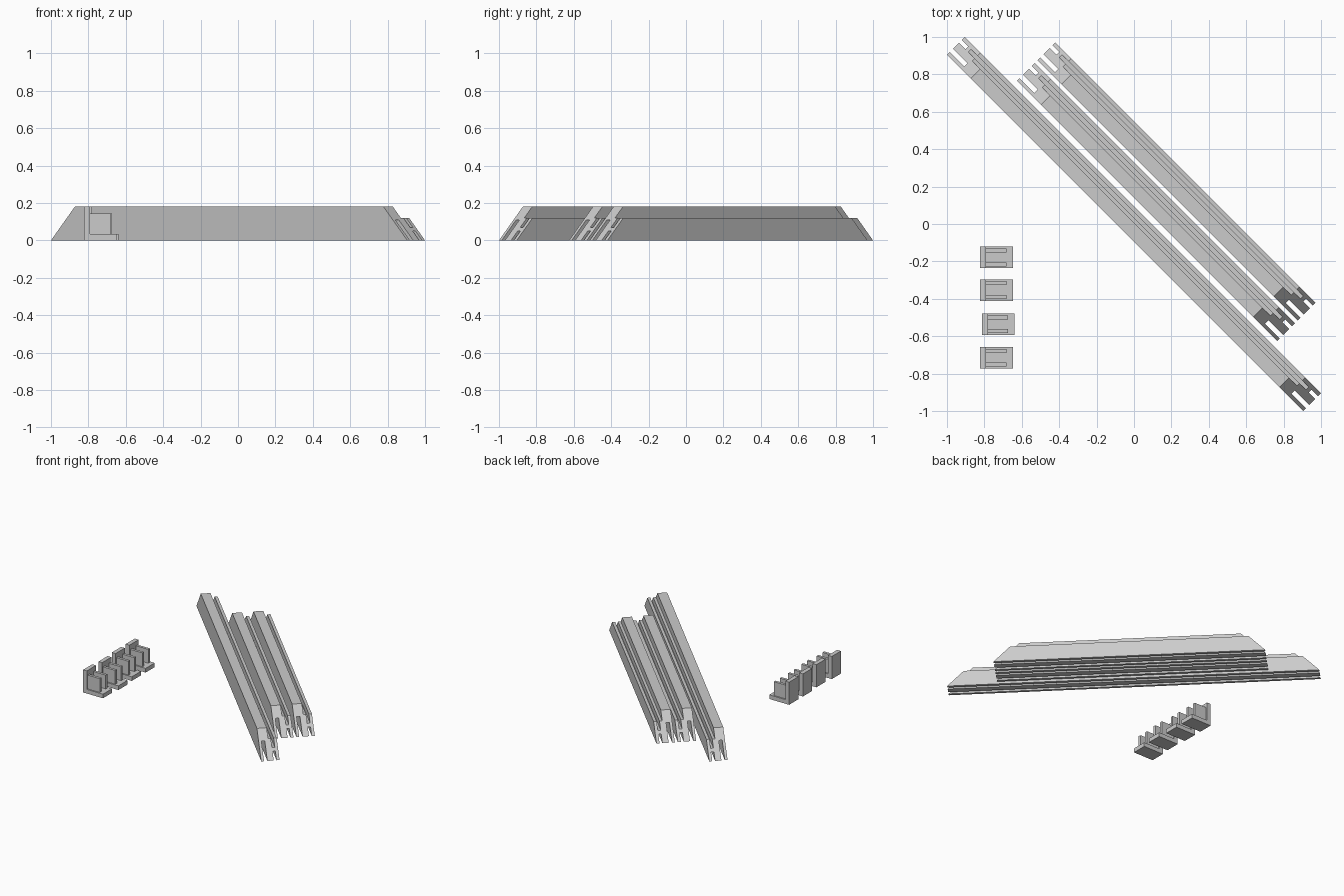
import bpy, bmesh, math
from mathutils import Vector

if "Cube" in bpy.data.objects:
    bpy.data.objects.remove(bpy.data.objects["Cube"])

grey = bpy.data.materials.new("light_grey")
grey.diffuse_color = (0.6, 0.6, 0.6, 1)
grey.use_nodes = True
grey.node_tree.nodes["Principled BSDF"].inputs["Base Color"].default_value = grey.diffuse_color

# Bar cross-section (across, up): three feet, tall block, ledge, groove and lip
BAR = [(-.067, 0), (-.047, 0), (-.047, .11), (-.022, .11), (-.022, 0), (.024, 0),
       (.024, .05), (.045, .05), (.045, 0), (.067, 0), (.067, .12), (.045, .12),
       (.045, .07), (.024, .07), (.024, .12), (.004, .12), (.004, .18), (-.067, .18)]
ALONG = Vector((1, -1, 0)).normalized()
ACROSS = Vector((1, 1, 0)).normalized()


def finish(bm, name):
    bmesh.ops.recalc_face_normals(bm, faces=bm.faces)
    mesh = bpy.data.meshes.new(name)
    bm.to_mesh(mesh)
    bm.free()
    mesh.materials.append(grey)
    bpy.context.collection.objects.link(bpy.data.objects.new(name, mesh))


def loft(bm, a, b):
    """Closed solid between two matching outlines."""
    va, vb = [bm.verts.new(p) for p in a], [bm.verts.new(p) for p in b]
    bm.faces.new(va)
    bm.faces.new(vb[::-1])
    for i in range(len(va)):
        j = (i + 1) % len(va)
        bm.faces.new((va[i], vb[i], vb[j], va[j]))


def frame_bar(name, half, offset):
    """Diagonal bar whose ends are mitred at 45 degrees."""
    bm = bmesh.new()
    ends = [[ALONG * s * (half - z) + ACROSS * (offset + w) + Vector((0, 0, z))
             for w, z in BAR] for s in (-1, 1)]
    loft(bm, *ends)
    finish(bm, name)


def corner_clip(name, x, y, depth):
    """L-shaped bracket with two upright ribs."""
    bm = bmesh.new()
    side = [(0, 0), (.175, 0), (.175, .033), (.033, .033), (.033, .18), (0, .18)]
    rib = [(.033, .033), (.14, .033), (.14, .143), (.033, .143)]
    h = depth / 2
    for outline, y0, y1 in ((side, -h, h), (rib, -h + .01, -h + .031),
                            (rib, h - .031, h - .01)):
        loft(bm, [(x + u, y + y0, z) for u, z in outline],
             [(x + u, y + y1, z) for u, z in outline])
    finish(bm, name)


# Long bar and two short bars
frame_bar("long_bar", 1.347, 0)
frame_bar("short_bar_inner", .983, .166)
frame_bar("short_bar_outer", .983, .322)

# Row of corner clips
for i, (x, y) in enumerate([(-.823, -.179), (-.823, -.353), (-.813, -.536), (-.823, -.715)]):
    corner_clip(f"corner_clip_{i + 1}", x, y, .115)
